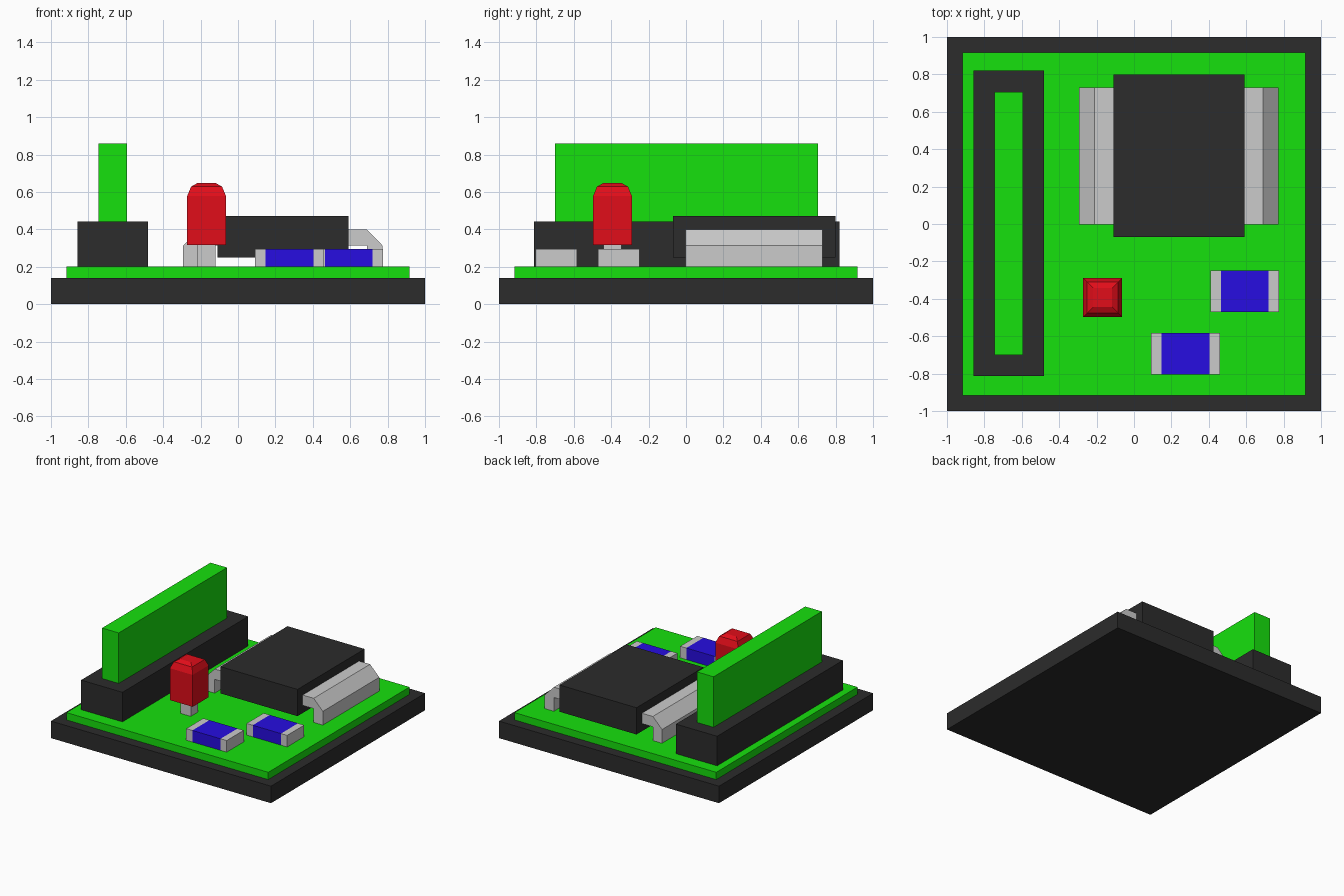
import bpy, bmesh

if "Cube" in bpy.data.objects:
    bpy.data.objects.remove(bpy.data.objects["Cube"])


def material(name, r, g, b):
    m = bpy.data.materials.new(name)
    m.diffuse_color = (r, g, b, 1)
    m.use_nodes = True
    m.node_tree.nodes["Principled BSDF"].inputs["Base Color"].default_value = m.diffuse_color
    return m


BLACK = material("black_plastic", 0.025, 0.025, 0.025)
GREEN = material("board_green", 0.008, 0.75, 0.004)
BLUE = material("component_blue", 0.02, 0.004, 0.75)
RED = material("lamp_red", 0.75, 0.004, 0.01)


def finish(name, bm, mat):
    bmesh.ops.recalc_face_normals(bm, faces=bm.faces[:])
    mesh = bpy.data.meshes.new(name)
    bm.to_mesh(mesh)
    bm.free()
    if mat:
        mesh.materials.append(mat)
    ob = bpy.data.objects.new(name, mesh)
    bpy.context.collection.objects.link(ob)
    return ob


def loft(name, rings, mat=None):
    """Skin matching closed rings of points and cap both ends."""
    bm = bmesh.new()
    loops = [[bm.verts.new(p) for p in ring] for ring in rings]
    n = len(loops[0])
    for a, b in zip(loops, loops[1:]):
        for i in range(n):
            j = (i + 1) % n
            bm.faces.new((a[i], a[j], b[j], b[i]))
    bm.faces.new(loops[0][::-1])
    bm.faces.new(loops[-1])
    return finish(name, bm, mat)


def rect(x0, x1, y0, y1, z):
    return [(x0, y0, z), (x1, y0, z), (x1, y1, z), (x0, y1, z)]


def box(name, x, y, z, mat=None):
    return loft(name, [rect(*x, *y, h) for h in z], mat)


# Base plate and circuit board
box("base_plate", (-1, 1), (-1, 1), (0, 0.14), BLACK)
box("circuit_board", (-0.917, 0.917), (-0.917, 0.917), (0.14, 0.2), GREEN)

# Socket with upright plug-in card
box("card_socket", (-0.857, -0.482), (-0.812, 0.82), (0.2, 0.443), BLACK)
box("plug_in_card", (-0.745, -0.594), (-0.70, 0.706), (0.443, 0.858), GREEN)

# Chip body with a bent contact strip on each side
CHIP_X = 0.24
box("chip_body", (CHIP_X - 0.35, CHIP_X + 0.35), (-0.07, 0.80), (0.25, 0.47), BLACK)
profile = [(0.35, 0.313), (0.35, 0.398), (0.45, 0.398),
           (0.533, 0.313), (0.533, 0.2), (0.45, 0.2), (0.45, 0.313)]
for side, s in (("left", -1), ("right", 1)):
    loft(f"chip_contact_{side}",
         [[(CHIP_X + s * x, y, z) for x, z in profile] for y in (-0.003, 0.73)])

# Lamp: square stem and stepped tapering lens
LX, LY = -0.168, -0.393
box("lamp_stem", (LX - 0.048, LX + 0.048), (LY - 0.048, LY + 0.048), (0.2, 0.315))
lens = [(0.104, 0.315), (0.104, 0.577), (0.083, 0.628), (0.05, 0.647)]
loft("lamp_lens", [rect(LX - r, LX + r, LY - r, LY + r, z) for r, z in lens], RED)

# Surface components: blue body between two metal end caps
for i, (cx, cy) in enumerate([(0.592, -0.36), (0.276, -0.693)], 1):
    y, z = (cy - 0.111, cy + 0.111), (0.2, 0.295)
    box(f"component_{i}_body", (cx - 0.128, cx + 0.128), y, z, BLUE)
    box(f"component_{i}_cap_left", (cx - 0.184, cx - 0.128), y, z)
    box(f"component_{i}_cap_right", (cx + 0.128, cx + 0.184), y, z)
